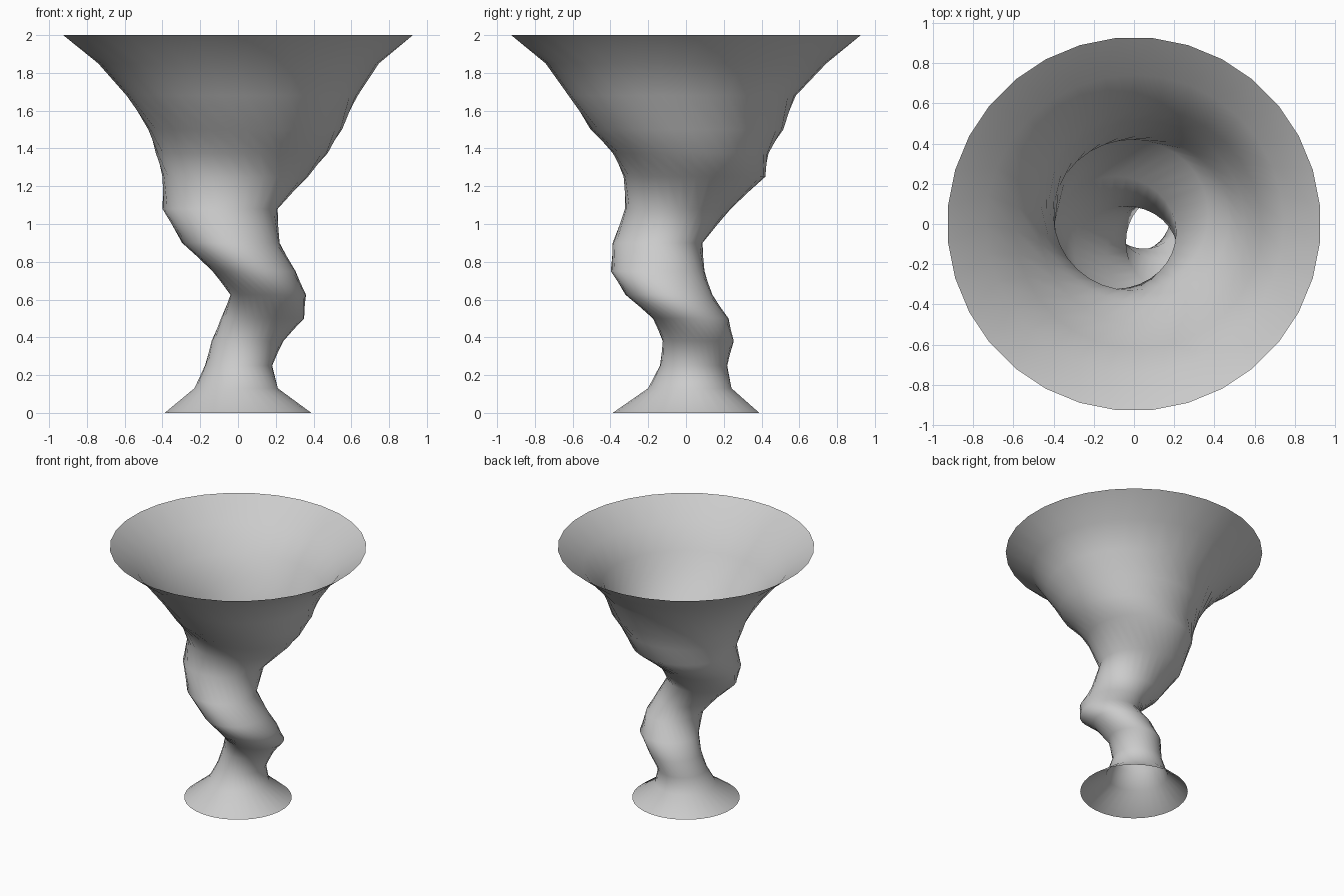
import bpy, bmesh
from math import sin, cos, radians

SIDES = 32
STEP = 360 / SIDES

# Rings from foot to rim: height, centre x, centre y, radius x, radius y, twist in degrees
RINGS = [
    (0.00, 0.00, 0.00, 0.39, 0.39, 0),
    (0.13, -0.01, 0.02, 0.222, 0.222, 11),
    (0.25, 0.003, 0.04, 0.178, 0.178, 28),
    (0.38, 0.05, 0.065, 0.19, 0.188, 50),
    (0.50, 0.13, 0.025, 0.22, 0.20, 72),
    (0.625, 0.16, -0.09, 0.20, 0.23, 95),
    (0.75, 0.085, -0.15, 0.22, 0.248, 117),
    (0.90, -0.038, -0.15, 0.258, 0.238, 140),
    (1.08, -0.095, -0.043, 0.305, 0.28, 162),
    (1.25, -0.015, 0.045, 0.385, 0.375, 185),
    (1.375, 0.02, 0.025, 0.455, 0.412, 207),
    (1.50, 0.038, 0.005, 0.513, 0.51, 230),
    (1.68, 0.022, -0.02, 0.612, 0.602, 252),
    (1.85, 0.003, 0.00, 0.743, 0.743, 264),
    (2.00, 0.00, 0.00, 0.93, 0.93, 270),
]

# Open twisted funnel: a single skin through clockwise-turning rings
bm = bmesh.new()
loops = []
for z, cx, cy, rx, ry, twist in RINGS:
    loop = []
    for i in range(SIDES):
        a = radians((i + 0.5) * STEP - twist)
        loop.append(bm.verts.new((cx + rx * cos(a), cy + ry * sin(a), z)))
    loops.append(loop)
for low, high in zip(loops, loops[1:]):
    for i in range(SIDES):
        j = (i + 1) % SIDES
        bm.faces.new((low[i], low[j], high[j], high[i]))
for f in bm.faces:
    f.smooth = True

mesh = bpy.data.meshes.new("twisted_funnel")
bm.to_mesh(mesh)
bm.free()
funnel = bpy.data.objects.new("twisted_funnel", mesh)
bpy.context.collection.objects.link(funnel)
